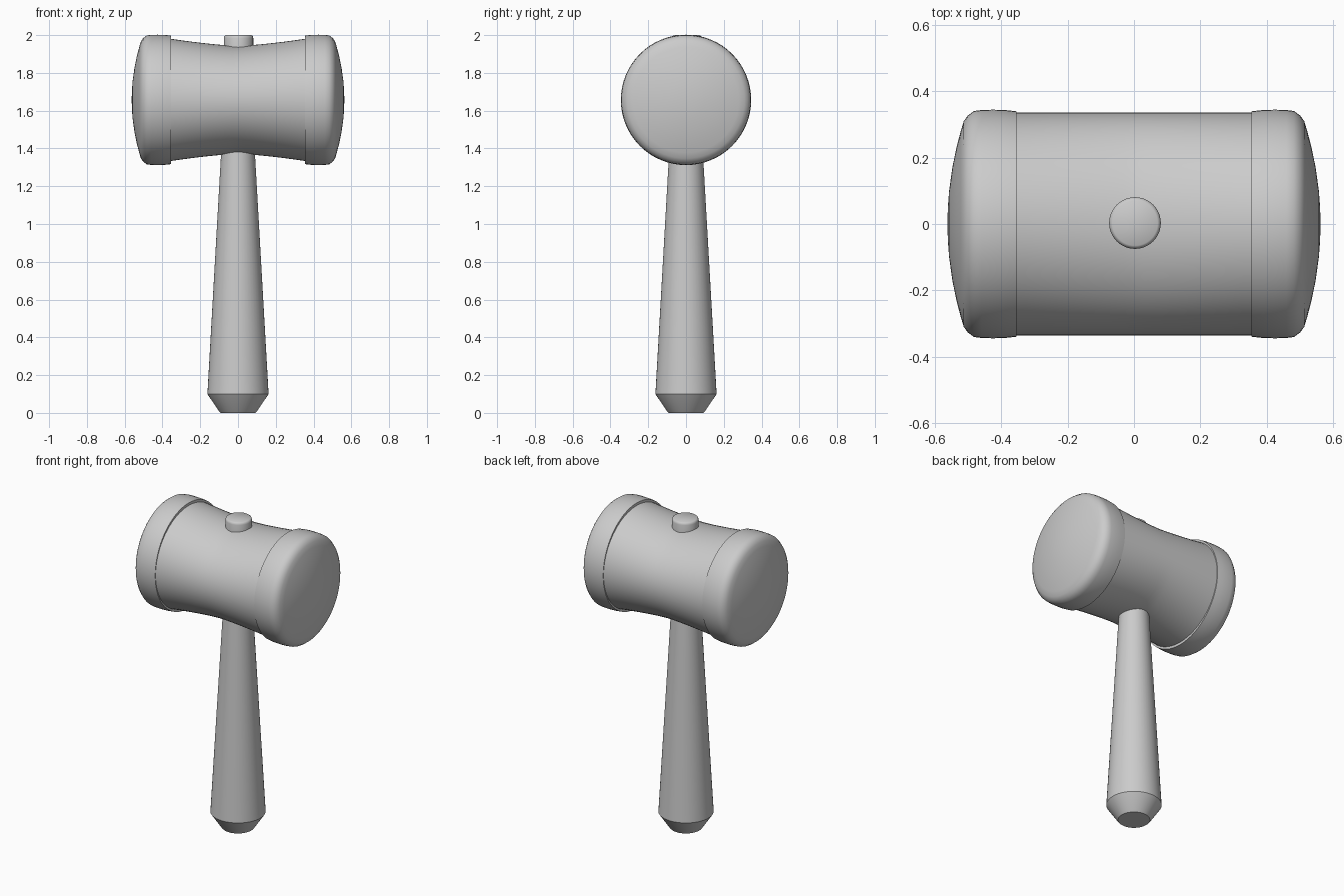
import bpy, bmesh, math

if "Cube" in bpy.data.objects:
    bpy.data.objects.remove(bpy.data.objects["Cube"])

CENTRE_Z = 1.657


def lathe(name, profile, axis="Z", loc=(0, 0, 0), angle=30, seg=64, flip=1, squash=None):
    """Revolve (position, radius) points; radius 0 closes with a pole."""
    bm = bmesh.new()
    rings = []
    for t, r in profile:
        ring = []
        sz = squash(t) if squash else 1
        for i in range(1 if r == 0 else seg):
            a = 2 * math.pi * i / seg
            c, s = r * math.cos(a), r * math.sin(a)
            co = (c, s, t) if axis == "Z" else (t * flip, c, s * sz)
            ring.append(bm.verts.new(co))
        rings.append(ring)
    for a, b in zip(rings, rings[1:]):
        for i in range(seg):
            j = (i + 1) % seg
            quad = [a[i % len(a)], a[j % len(a)], b[j % len(b)], b[i % len(b)]]
            bm.faces.new(list(dict.fromkeys(quad)))
    bmesh.ops.recalc_face_normals(bm, faces=bm.faces)
    me = bpy.data.meshes.new(name)
    bm.to_mesh(me)
    bm.free()
    ob = bpy.data.objects.new(name, me)
    ob.location = loc
    bpy.context.collection.objects.link(ob)
    bpy.ops.object.select_all(action="DESELECT")
    ob.select_set(True)
    bpy.context.view_layer.objects.active = ob
    bpy.ops.object.shade_smooth_by_angle(angle=math.radians(angle))
    return ob


# Barrel: constant width, pinched in height at the middle
def pinch(x):
    return (0.286 + 0.038 * abs(x / 0.36) ** 1.4) / 0.336


barrel = [(-0.36 + 0.72 * i / 24, 0.336) for i in range(25)]
lathe("head_barrel", barrel, "X", (0, 0, CENTRE_Z), squash=pinch)

# Striking caps: collar step, rounded rim, shallow dome
dome = [(0.563 - 0.049 * (r / 0.31) ** 2, r) for r in (0.31, 0.28, 0.23, 0.17, 0.1, 0.05, 0)]
cap = [(0.354, 0.31), (0.354, 0.34), (0.39, 0.344), (0.426, 0.345), (0.46, 0.344),
       (0.483, 0.341), (0.502, 0.327)] + dome
for side, flip in (("right", 1), ("left", -1)):
    lathe("head_cap_" + side, cap, "X", (0, 0, CENTRE_Z), angle=50, flip=flip)

# Tapered handle with chamfered butt
lathe("handle", [(0, 0), (0, 0.093), (0.006, 0.099), (0.1, 0.162), (1.42, 0.087)], seg=48)

# Handle end poking through the top of the head
lathe("handle_peg", [(1.9, 0.078), (1.985, 0.078), (1.995, 0.075), (2.0, 0.068), (2.0, 0)],
      loc=(0.003, 0.003, 0), angle=40, seg=48)
